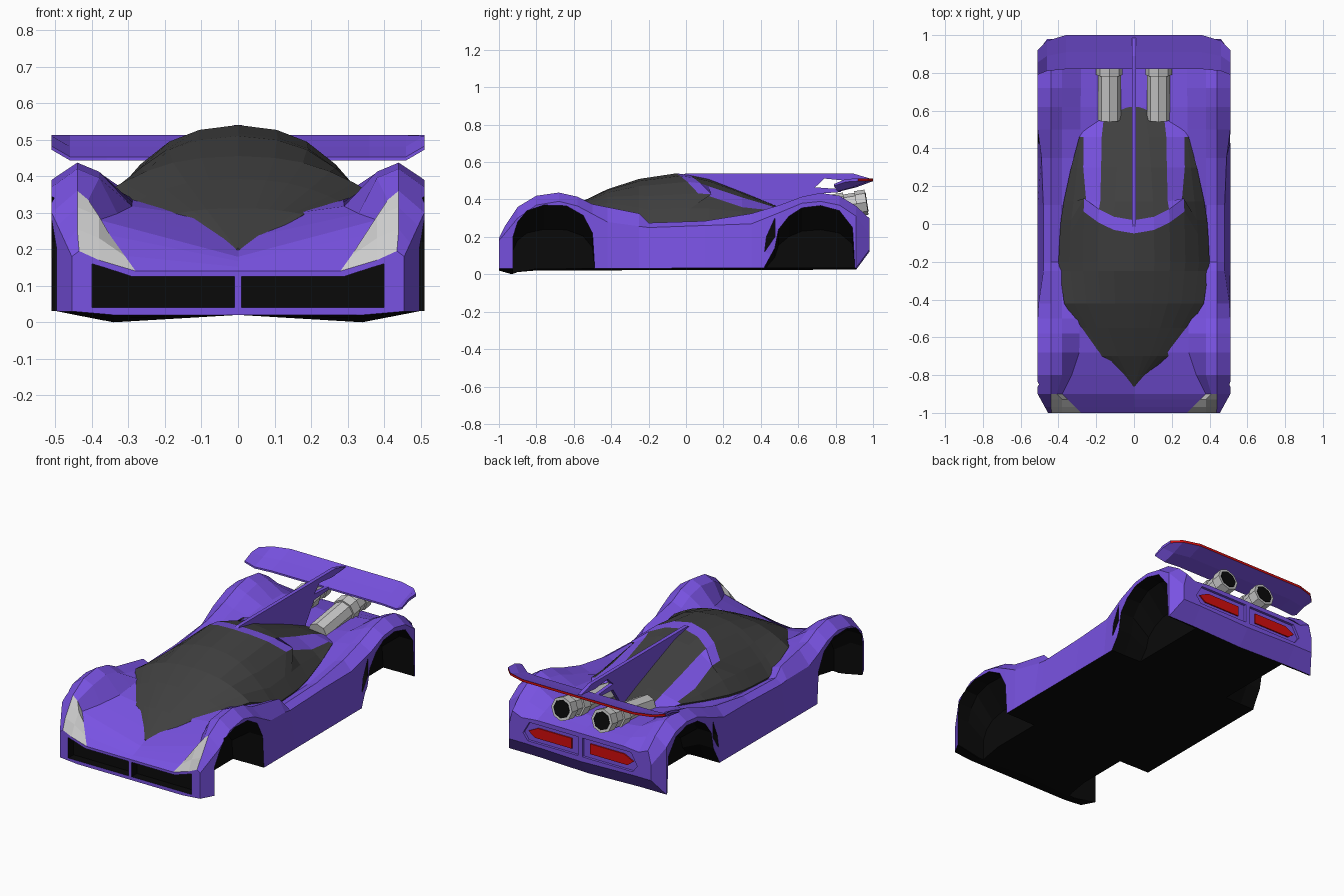
import bpy, bmesh
from math import atan2, pi
from mathutils import Vector

if "Cube" in bpy.data.objects:
    bpy.data.objects.remove(bpy.data.objects["Cube"])


def material(name, rgb):
    m = bpy.data.materials.new(name)
    m.diffuse_color = (*rgb, 1)
    m.use_nodes = True
    m.node_tree.nodes["Principled BSDF"].inputs["Base Color"].default_value = m.diffuse_color
    return m


PURPLE = material("purple_paint", (0.19, 0.085, 0.76))
BLACK = material("black", (0.003, 0.003, 0.003))
GLASS = material("dark_glass", (0.05, 0.05, 0.05))
RED = material("red_light", (0.65, 0.004, 0.004))
LAMP = material("lamp_grey", (0.55, 0.55, 0.55))


def curve(*pts):
    """Piecewise linear curve through (position, value) points."""
    def f(t):
        if t <= pts[0][0]:
            return pts[0][1]
        for (a, va), (b, vb) in zip(pts, pts[1:]):
            if t <= b:
                return va + (vb - va) * (t - a) / (b - a)
        return pts[-1][1]
    return f


def loft(name, rings, mats, pick=lambda i, j: 0):
    """Skin closed rings of 3D points; pick gives the material per (station, column)."""
    bm = bmesh.new()
    vs = [[bm.verts.new(p) for p in r] for r in rings]
    n = len(rings[0])
    for i in range(len(vs) - 1):
        for j in range(n):
            k = (j + 1) % n
            bm.faces.new((vs[i][j], vs[i][k], vs[i + 1][k], vs[i + 1][j])).material_index = pick(i, j)
    bm.faces.new(vs[0])
    bm.faces.new(vs[-1])
    bmesh.ops.recalc_face_normals(bm, faces=bm.faces)
    me = bpy.data.meshes.new(name)
    bm.to_mesh(me)
    bm.free()
    for m in mats:
        me.materials.append(m)
    ob = bpy.data.objects.new(name, me)
    bpy.context.collection.objects.link(ob)
    return ob


def mirrored(half):
    return half + [(-x, y, z) for x, y, z in half[-2:0:-1]]


def column(j, m):
    return j if j < m - 1 else 2 * m - 3 - j


def cut(target, cutter):
    cutter.hide_render = True
    mod = target.modifiers.new("cut", 'BOOLEAN')
    mod.operation, mod.solver, mod.material_mode = 'DIFFERENCE', 'EXACT', 'TRANSFER'
    mod.object = cutter
    bpy.context.view_layer.objects.active = target
    bpy.ops.object.modifier_apply(modifier=mod.name)
    bpy.data.objects.remove(cutter)


def across(name, s, poly, xs, mat):
    """Prism across x from a (y, z) outline; xs holds (x, height scale)."""
    return loft(name, [[(s * x, y, z * k) for y, z in poly] for x, k in xs], [mat])


def along(name, s, poly, y0, y1, mat):
    """Prism along y from an (x, z) outline."""
    return loft(name, [[(s * x, y, z) for x, z in poly] for y in (y0, y1)], [mat])


# Body shell: longitudinal lines of the section
deck = curve((-1, .14), (-.86, .195), (-.7, .275), (-.42, .32), (-.25, .28), (.35, .28), (.6, .3), (.82, .31), (.98, .285))
valley = curve((-1, .14), (-.9, .28), (-.7, .315), (-.45, .345), (-.2, .28), (.1, .28), (.35, .31), (.62, .345), (.82, .34), (.98, .285))
valley_x = curve((-1, .28), (-.9, .38), (-.8, .33), (-.68, .29), (1, .28))
crest = curve((-1, .195), (-.97, .255), (-.9, .36), (-.8, .42), (-.68, .437), (-.58, .415), (-.5, .375), (-.25, .325), (-.2, .275),
              (.1, .285), (.35, .325), (.5, .37), (.62, .415), (.72, .435), (.82, .42), (.91, .365), (.98, .3))
shoulder = curve((-1, .18), (-.9, .3), (-.8, .37), (-.68, .39), (-.58, .365), (-.42, .28), (-.2, .25), (.35, .27), (.5, .33),
                 (.62, .38), (.72, .39), (.82, .37), (.91, .31), (.98, .22))
width = curve((-1, .455), (-.9, .51), (.91, .51), (.98, .46))
shoulder_w = curve((-1, .455), (-.9, .51), (-.45, .51), (-.25, .48), (.3, .48), (.45, .51), (.91, .51), (.98, .46))
sill = curve((-1, .03), (.91, .035), (.98, .13))
keel = curve((-1, .02), (-.93, 0), (-.85, .03), (.91, .035), (.98, .13))

rings = []
for y in (-1, -.97, -.93, -.9, -.8, -.68, -.58, -.5, -.42, -.25, -.2, .1, .35, .5, .62, .72, .82, .91, .98):
    w, c, v = width(y), crest(y), valley_x(y)
    rings.append(mirrored([(0, y, deck(y)), (v, y, valley(y)), (max(.38, v + .03), y, c - .025), (min(.44, w - .02), y, c),
                           (shoulder_w(y), y, shoulder(y)), (w, y, sill(y)), (.34, y, keel(y)), (0, y, sill(y) - .01)]))


def body_paint(i, j):
    c = column(j, 8)
    if c >= 5 and i < 17:
        return 1
    return 2 if c in (1, 2) and i < 3 else 0


body = loft("body", rings, [PURPLE, BLACK, LAMP], body_paint)

# Openings: wheel wells, side intakes, grille, tail panel
front_arch = [(-.925, -.1), (-.925, .2), (-.9, .28), (-.85, .34), (-.76, .37), (-.64, .366), (-.55, .315), (-.5, .22), (-.48, -.1)]
rear_arch = [(.42, -.1), (.42, .04), (.475, .14), (.495, .24), (.55, .31), (.62, .355), (.72, .367), (.82, .34), (.89, .25), (.91, -.1)]
intake = [(.42, .12), (.43, .2), (.475, .3), (.475, .2)]
grille = [(.01, .04), (.4, .04), (.4, .16), (.36, .148), (.29, .125), (.01, .125)]
panel = [(.015, .15), (.34, .15), (.37, .19), (.33, .26), (.015, .26)]
light = [(.06, .175), (.3, .175), (.34, .205), (.28, .235), (.06, .235)]
for s in (1, -1):
    for arch in (front_arch, rear_arch):
        cut(body, across("well_cutter", s, arch, [(.31, .65), (.42, 1), (.6, 1)], BLACK))
    cut(body, across("intake_cutter", s, intake, [(.43, 1), (.6, 1)], BLACK))
    cut(body, along("grille_cutter", s, grille, -1.05, -.95, BLACK))
    cut(body, along("panel_cutter", s, panel, .965, 1.05, PURPLE))
    along("tail_light", s, light, .955, .972, RED)

# Canopy: dark glass with a purple roof band
top = curve((-.86, .203), (-.7, .312), (-.55, .392), (-.42, .455), (-.25, .51), (-.05, .54), (.02, .53), (.12, .51), (.3, .44), (.46, .375), (.62, .305))
base = curve((-.86, .19), (-.7, .295), (-.42, .35), (-.25, .29), (-.2, .27), (0, .272), (.2, .29), (.46, .335), (.62, .29))
half_w = curve((-.86, .008), (-.7, .18), (-.55, .29), (-.42, .37), (-.2, .4), (0, .39), (.2, .36), (.46, .29), (.62, .18))
dome = curve((0, 0), (.27, .05), (.48, .17), (.68, .4), (.86, .7), (1, 1))
band_in = curve((.2, .48), (.46, .59), (.62, .85))
band_out = curve((.12, .68), (.46, .92), (.62, .95))
rings = []
for y in (-.86, -.7, -.55, -.42, -.25, -.2, -.05, .02, .12, .3, .46, .62):
    w, t, b = half_w(y), top(y), base(y)
    bow = .25 if -.1 < y < .1 else 0
    o = band_out(y)
    half = [(f * w, y + (bow * f * f if f < .7 else 0), t - dome(f) * (t - b))
            for f in (0, .27, band_in(y), o, max(.86, (o + 1) / 2), 1)]
    rings.append(mirrored(half + [(.93 * w, y, b - .04), (0, y, b - .05)]))


def canopy_paint(i, j):
    c = column(j, 8)
    return 1 if (i == 6 and c < 3) or (i > 6 and c == 2) or (i == 10 and c in (3, 4)) else 0


loft("canopy", rings, [GLASS, PURPLE], canopy_paint)

# Dorsal fin reaching back to the wing
fin = [(-.05, .52), (.0, .54), (.89, .54), (.985, .512), (.86, .5), (.74, .512), (.69, .465), (.83, .455), (.83, .44),
       (.69, .43), (.6, .3), (.45, .34), (.1, .47)]
across("dorsal_fin", 1, fin, [(-.011, 1), (.011, 1)], PURPLE)

# Rear wing with a red trailing edge
rings = []
for x, f, r, z in ((-.51, .79, .92, .472), (-.46, .81, .97, .443), (-.36, .82, 1, .443),
                   (.36, .82, 1, .443), (.46, .81, .97, .443), (.51, .79, .92, .472)):
    mid, zm = (f + r) / 2, z + .022
    rings.append([(x, f, z), (x, mid, zm), (x, r, .498), (x, r, .512), (x, mid, zm + .016), (x, f, z + .01)])
loft("rear_wing", rings, [PURPLE, RED], lambda i, j: int(j == 2))


# Exhaust pipes with collars and dark bores
def pipe(name, a, b, r, mat=None):
    a, b = Vector(a), Vector(b)
    d = b - a
    bpy.ops.mesh.primitive_cylinder_add(vertices=8, radius=r, depth=d.length, location=(a + b) / 2,
                                        rotation=(atan2(d.z, d.y) - pi / 2, 0, 0))
    ob = bpy.context.object
    ob.name = name
    if mat:
        ob.data.materials.append(mat)


for x in (-.13, .13):
    pipe("exhaust_pipe", (x, .55, .32), (x, .93, .38), .06)
    pipe("exhaust_collar", (x, .79, .358), (x, .85, .368), .07)
    pipe("exhaust_tip", (x, .91, .377), (x, .965, .386), .068)
    pipe("exhaust_bore", (x, .92, .379), (x, .968, .3865), .052, BLACK)
